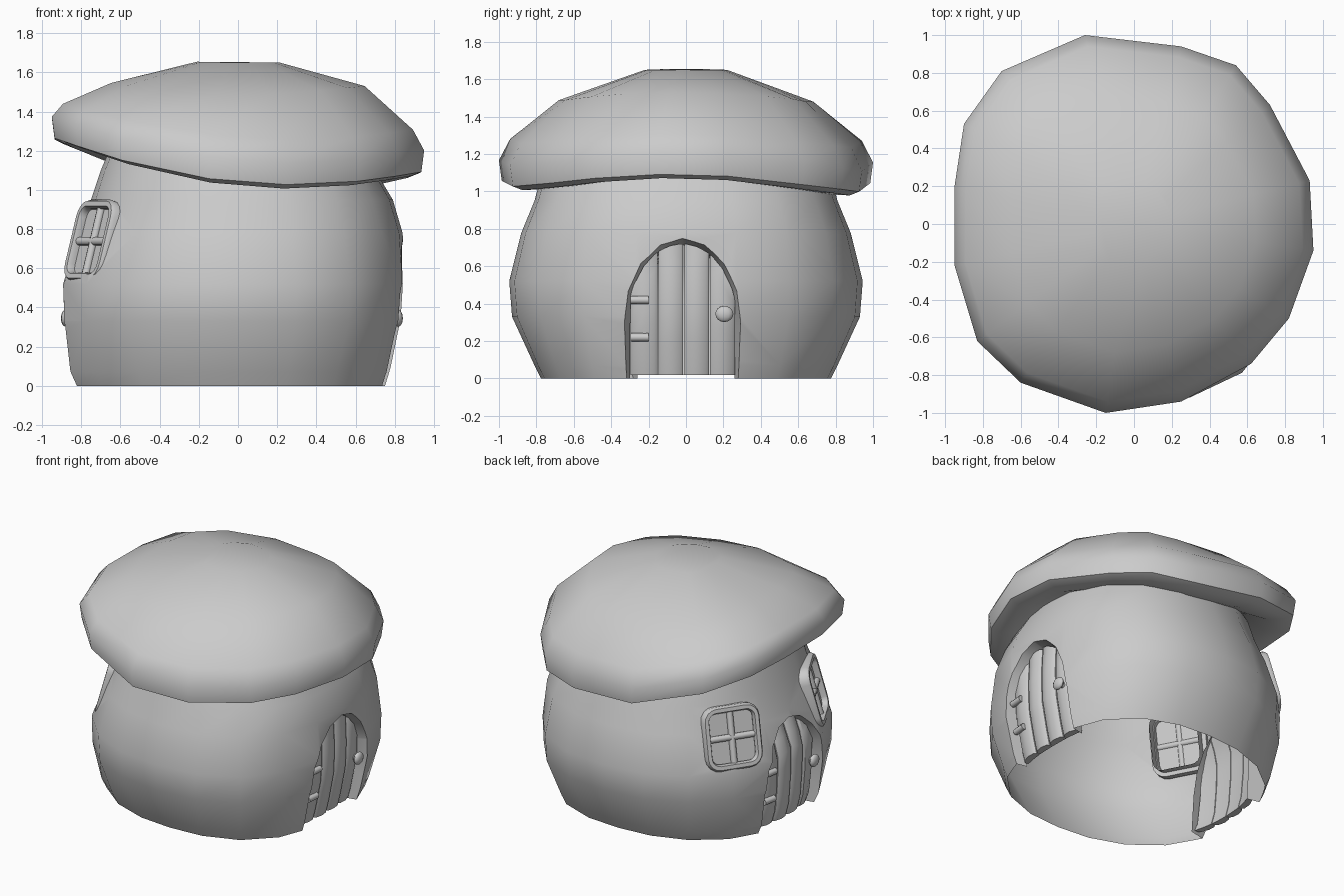
import bpy, bmesh, math
from mathutils import Matrix, Vector

if "Cube" in bpy.data.objects:
    bpy.data.objects.remove(bpy.data.objects["Cube"])

# wall rings: z, half-width towards -x, towards +x, half-depth in y
WALL = [(0, .87, .78, .775), (.07, .90, .80, .81), (.33, .92, .85, .93), (.52, .92, .855, .945),
        (.78, .82, .84, .88), (.95, .75, .79, .81), (1.1, .70, .70, .77), (1.22, .65, .65, .70),
        (1.33, .60, .60, .64)]
SEG = 20


def wall_axes(z, side):
    z = min(max(z, 0), 1.33)
    col, p = (2, 2.5) if side > 0 else (1, 2.2)
    for lo, hi in zip(WALL, WALL[1:]):
        if z <= hi[0]:
            t = (z - lo[0]) / (hi[0] - lo[0])
            return lo[col] + t * (hi[col] - lo[col]), lo[3] + t * (hi[3] - lo[3]), p


def wall_radius(z, ang):
    c, s = math.cos(ang), math.sin(ang)
    a, b, p = wall_axes(z, c)
    return (abs(c / a) ** p + abs(s / b) ** p) ** (-1 / p)


def wall_x(y, z, side):
    a, b, p = wall_axes(z, side)
    return a * (1 - (abs(y) / b) ** p) ** (1 / p)


def finish(name, bm, angle=40):
    bmesh.ops.recalc_face_normals(bm, faces=bm.faces)
    me = bpy.data.meshes.new(name)
    bm.to_mesh(me)
    bm.free()
    ob = bpy.data.objects.new(name, me)
    bpy.context.collection.objects.link(ob)
    bpy.ops.object.select_all(action='DESELECT')
    ob.select_set(True)
    bpy.context.view_layer.objects.active = ob
    if angle:
        bpy.ops.object.shade_smooth_by_angle(angle=math.radians(angle))
    return ob


def loft(bm, rings, start=True, end=True):
    vs = [[bm.verts.new(p) for p in r] for r in rings]
    n = len(vs[0])
    for a, b in zip(vs, vs[1:]):
        for i in range(n):
            j = (i + 1) % n
            bm.faces.new((a[i], a[j], b[j], b[i]))
    if start:
        bm.faces.new(vs[0][::-1])
    if end:
        bm.faces.new(vs[-1])


def rod(bm, p, q, r, seg=10):
    p, q = Vector(p), Vector(q)
    d = q - p
    m = Matrix.Translation((p + q) / 2) @ d.to_track_quat('Z', 'Y').to_matrix().to_4x4()
    bmesh.ops.create_cone(bm, cap_ends=True, segments=seg, radius1=r, radius2=r, depth=d.length, matrix=m)


def rounded_rect(w, h, r, z=0, steps=4):
    pts = []
    for k, (sx, sy) in enumerate([(1, 1), (-1, 1), (-1, -1), (1, -1)]):
        for i in range(steps + 1):
            a = math.pi / 2 * (k + i / steps)
            pts.append(Vector((sx * (w - r) + r * math.cos(a), sy * (h - r) + r * math.sin(a), z)))
    return pts


# body as a closed solid, opened after cutting
bm = bmesh.new()
rings = []
for row in WALL:
    ring = []
    for i in range(SEG):
        a = 2 * math.pi * i / SEG
        r = wall_radius(row[0], a)
        ring.append((r * math.cos(a), r * math.sin(a), row[0]))
    rings.append(ring)
loft(bm, rings)
body = finish("house_wall", bm, 0)
cutters = []

# arched door openings
arch = [(-1, -.1), (-1, .3)] + [(-math.cos(math.pi * i / 8), .3 + .46 * math.sin(math.pi * i / 8))
                                for i in range(1, 8)] + [(1, .3), (1, -.1)]
for side in (1, -1):
    off = 0 if side > 0 else .05
    bm = bmesh.new()
    rings = []
    for x, hw, sc in ((.66 + off, .28, .94), (1.1 + off, .375, 1.07)):
        rings.append([(side * (x + (.06 * v * sc if x < 1 else 0)), side * (u * hw - .02), v * sc)
                      for u, v in arch])
    loft(bm, rings)
    cutters.append(finish("door_cutter", bm, 0))

# window placement
frames = []
for x, y, az in ((-.72, .50, 146), (-.745, -.41, 208)):
    az, tilt = math.radians(az), math.radians(15)
    n = Vector((math.cos(az) * math.cos(tilt), math.sin(az) * math.cos(tilt), math.sin(tilt)))
    right = Vector((0, 0, 1)).cross(n).normalized()
    up = n.cross(right)
    m = Matrix((right, up, n)).transposed().to_4x4()
    m.translation = Vector((x, y, .74))
    frames.append(m)
    bm = bmesh.new()
    loft(bm, [[m @ p for p in rounded_rect(.165, .185, .06, z)] for z in (-.12, .2)])
    cutters.append(finish("window_cutter", bm, 0))

for c in cutters:
    mod = body.modifiers.new("cut", 'BOOLEAN')
    mod.operation, mod.solver, mod.object = 'DIFFERENCE', 'EXACT', c
bpy.context.view_layer.update()
me = bpy.data.meshes.new_from_object(body.evaluated_get(bpy.context.evaluated_depsgraph_get()))
bm = bmesh.new()
bm.from_mesh(me)
for ob in cutters + [body]:
    bpy.data.objects.remove(ob)


def deep(v):
    p = v.co
    return math.hypot(p.x, p.y) < wall_radius(p.z, math.atan2(p.y, p.x)) - .03


# remove floor, ceiling and the backs of the recesses
gone = [f for f in bm.faces if all(v.co.z < .001 for v in f.verts)
        or all(v.co.z > 1.329 for v in f.verts) or all(deep(v) for v in f.verts)]
bmesh.ops.delete(bm, geom=gone, context='FACES')
finish("house_wall", bm, 35)

# tilted cap from a hand-shaped outline
OUTLINE = [(.95, -.14), (.93, .23), (.72, .63), (.54, .84), (.25, .94), (-.26, 1.0), (-.7, .81), (-.9, .53),
           (-.95, .2), (-.95, -.22), (-.83, -.62), (-.6, -.84), (-.15, -1.0), (.25, -.94), (.62, -.74), (.82, -.5)]


def rim_z(x, y):
    return 1.135 + .166 * x * x - .09 * x - .015 * y


bm = bmesh.new()
rings = []
for s, drop in ((.62, -.03), (.70, -.08), (.82, -.125), (.93, -.13), (.985, -.11)):
    rings.append([(x * s, y * s, rim_z(x, y) + drop) for x, y in OUTLINE])
for s, h in ((1, 0), (.94, .23), (.68, .66), (.22, .98)):
    ring = []
    for x, y in OUTLINE:
        z, k = rim_z(x, y), h + (.06 * x if h == .66 else 0)
        ring.append((x * s, y * s, z + k * (1.66 - z)))
    rings.append(ring)
loft(bm, rings, start=False)
finish("mushroom_cap", bm, 60)


# doors: curved planks, hinges and a knob
def door_point(y, z, side, out):
    return Vector((side * (wall_x(y, z, side) - .065 + out), side * y, z))


def arch_top(y):
    u = min(1, abs(y + .02) / .295)
    return .3 + .42 * math.sqrt(1 - u * u)


for side, tag in ((1, "right"), (-1, "left")):
    bm = bmesh.new()
    edges = [-.30, -.15, -.012, .125, .265]
    for y0, y1 in zip(edges, edges[1:]):
        y0, y1 = y0 + .003, y1 - .003
        rings = []
        for k in range(8):
            t = k / 7
            front, back = [], []
            for u, bulge in ((0, -.012), (.12, .002), (.5, .01), (.88, .002), (1, -.012)):
                y = y0 + u * (y1 - y0)
                z = .02 + t * (arch_top(y) - .02)
                front.append(door_point(y, z, side, bulge))
                back.append(door_point(y, z, side, -.04))
            rings.append(front + back[::-1])
        loft(bm, rings)
    finish("door_planks_" + tag, bm, 35)
    bm = bmesh.new()
    for z in (.42, .22):
        rod(bm, door_point(-.295, z, side, .018), door_point(-.20, z, side, .012), .022)
    finish("door_hinges_" + tag, bm)
    bm = bmesh.new()
    c = door_point(.205, .345, side, .04)
    rod(bm, door_point(.205, .345, side, -.01), c, .022)
    bmesh.ops.create_uvsphere(bm, u_segments=12, v_segments=8, radius=.048,
                              matrix=Matrix.Translation(c) @ Matrix.Diagonal((.5, 1, .9, 1)))
    finish("door_knob_" + tag, bm)

# windows: rounded frame, cross bars and pane
for m, tag in zip(frames, ("back", "front")):
    bm = bmesh.new()
    profile = [(-.015, -.05), (-.024, .0), (-.014, .025), (.012, .025), (.024, .005), (.02, -.05)]
    rings = [[m @ p for p in rounded_rect(.175 + d, .192 + d, .07 + d, z)] for d, z in profile]
    loft(bm, rings + [rings[0]], False, False)
    bmesh.ops.remove_doubles(bm, verts=bm.verts, dist=.0001)
    finish("window_frame_" + tag, bm, 50)
    bm = bmesh.new()
    rod(bm, m @ Vector((-.16, 0, -.01)), m @ Vector((.16, 0, -.01)), .022)
    rod(bm, m @ Vector((0, -.18, -.01)), m @ Vector((0, .18, -.01)), .022)
    finish("window_bars_" + tag, bm)
    bm = bmesh.new()
    loft(bm, [[m @ p for p in rounded_rect(.165, .185, .06, z)] for z in (-.022, -.016)])
    finish("window_pane_" + tag, bm)
